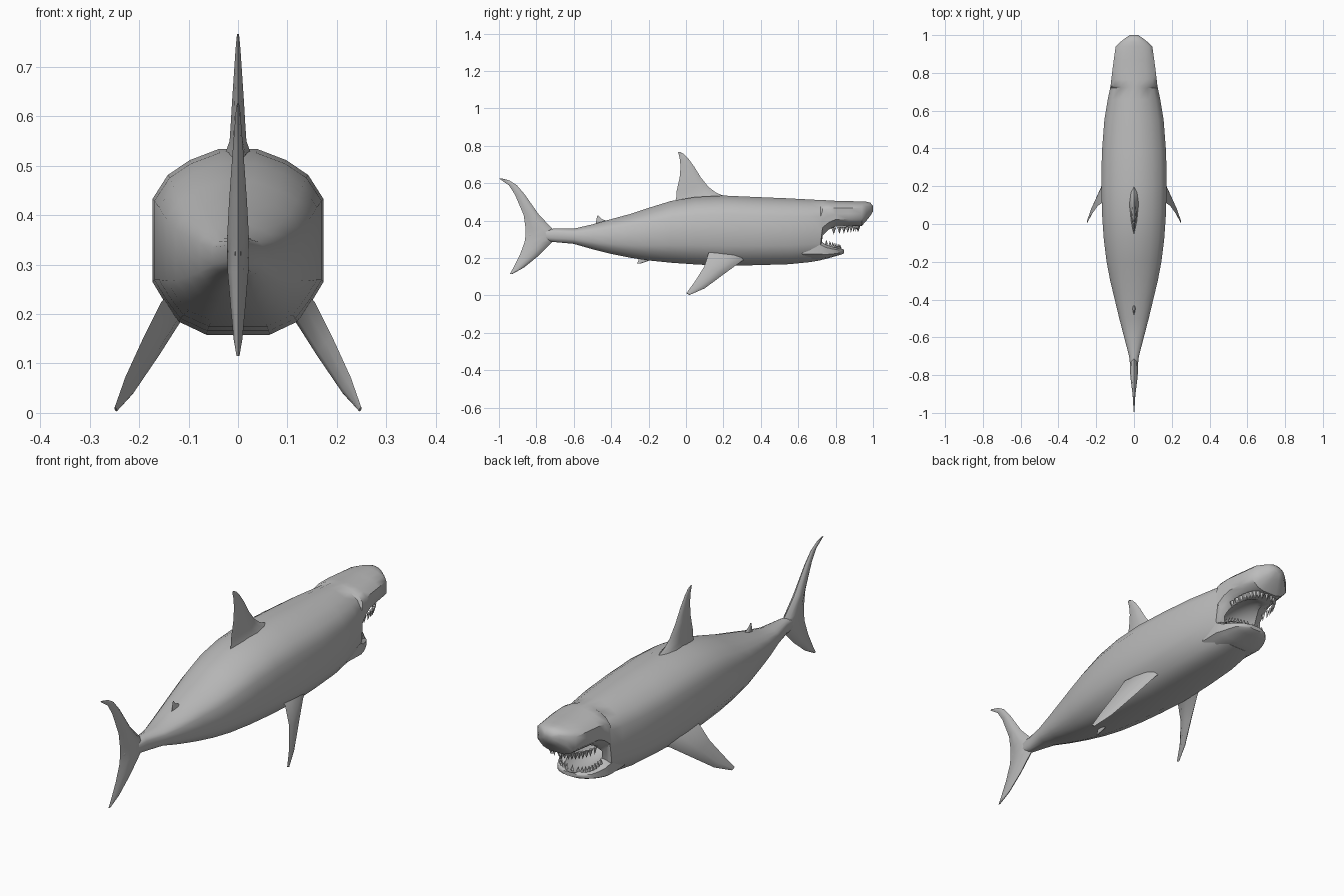
import bpy, bmesh, math
from mathutils import Vector

if "Cube" in bpy.data.objects:
    bpy.data.objects.remove(bpy.data.objects["Cube"])

grey = bpy.data.materials.new("shark grey")
grey.diffuse_color = (0.5, 0.5, 0.5, 1)
grey.use_nodes = True
grey.node_tree.nodes["Principled BSDF"].inputs["Base Color"].default_value = grey.diffuse_color


def finish(ob, angle=40):
    bpy.ops.object.select_all(action='DESELECT')
    ob.select_set(True)
    bpy.context.view_layer.objects.active = ob
    bpy.ops.object.shade_smooth_by_angle(angle=math.radians(angle))


def to_object(name, bm):
    bmesh.ops.recalc_face_normals(bm, faces=bm.faces)
    me = bpy.data.meshes.new(name)
    bm.to_mesh(me)
    bm.free()
    ob = bpy.data.objects.new(name, me)
    bpy.context.collection.objects.link(ob)
    me.materials.append(grey)
    return ob


def loft(name, rings):
    """Skin a list of equal-length closed rings and cap both ends."""
    bm = bmesh.new()
    vs = [[bm.verts.new(p) for p in r] for r in rings]
    n = len(rings[0])
    for a, b in zip(vs, vs[1:]):
        for i in range(n):
            j = (i + 1) % n
            bm.faces.new((a[i], a[j], b[j], b[i]))
    bm.faces.new(vs[0])
    bm.faces.new(vs[-1])
    return to_object(name, bm)


# rounded-box half cross-section, top to bottom
HALF = [(.22, 1), (.56, .88), (.82, .72), (1, .46), (1, 0), (1, -.43),
        (.85, -.66), (.69, -.86), (.37, -1)]
RING = [(0, 1)] + HALF + [(0, -1)] + [(-x, z) for x, z in reversed(HALF)]


def body_ring(y, w, lo, hi):
    mid, h = (lo + hi) / 2, (hi - lo) / 2
    return [(x * w, y, mid + z * h) for x, z in RING]


def fin(name, sections):
    """Lens-shaped fin from (leading point, trailing point, half thickness)."""
    secs = [(Vector(a), Vector(b), t) for a, b, t in sections]
    span = (secs[-1][0] + secs[-1][1]) - (secs[0][0] + secs[0][1])
    rings = []
    for a, b, t in secs:
        n = (b - a).cross(span).normalized()
        side = [(.15, .7), (.4, 1), (.75, .55)]
        up = [a.lerp(b, f) + n * t * k for f, k in side]
        dn = [a.lerp(b, f) - n * t * k for f, k in reversed(side)]
        rings.append([a] + up + [b] + dn)
    ob = loft(name, rings)
    finish(ob, 50)
    return ob


# body and upper head: y, half width, bottom, top
body = loft("body", [body_ring(*s) for s in [
    (-.84, .006, .315, .33), (-.78, .017, .298, .348), (-.70, .026, .285, .358),
    (-.60, .052, .276, .357), (-.50, .078, .247, .380), (-.40, .102, .222, .408),
    (-.30, .126, .202, .435), (-.20, .145, .187, .468), (-.08, .160, .175, .505),
    (.05, .169, .166, .526), (.20, .173, .158, .534), (.38, .170, .162, .526),
    (.55, .157, .167, .519), (.66, .139, .178, .513), (.72, .126, .188, .510),
    (.73, .124, .305, .510), (.765, .120, .345, .508), (.80, .116, .366, .506),
    (.87, .107, .370, .504), (.94, .097, .372, .503), (.965, .070, .400, .501),
    (.985, .045, .425, .496), (1.0, .022, .450, .480)]])

# lower jaw, rooted inside the body
jaw = loft("lower_jaw", [body_ring(*s) for s in [
    (.62, .120, .190, .300), (.72, .123, .189, .300), (.75, .114, .196, .278),
    (.78, .103, .204, .266), (.81, .088, .213, .256), (.832, .064, .219, .251),
    (.845, .035, .226, .246)]])

# hollow of the mouth
bm = bmesh.new()
bmesh.ops.create_uvsphere(bm, u_segments=24, v_segments=14, radius=1)
for v in bm.verts:
    v.co = (v.co.x * .084, .725 + v.co.y * .19, .312 + v.co.z * .088)
cavity = to_object("mouth_cutter", bm)
cavity.hide_render = True
cavity.hide_viewport = False
for ob in (body, jaw):
    m = ob.modifiers.new("mouth", 'BOOLEAN')
    m.object, m.operation, m.solver = cavity, 'DIFFERENCE', 'EXACT'
    bpy.context.view_layer.objects.active = ob
    bpy.ops.object.modifier_apply(modifier=m.name)
    finish(ob, 45)
cavity.hide_set(True)


# rows of pointed teeth around each jaw
def teeth(name, count, width, y0, depth, z_back, z_front, size):
    bm = bmesh.new()
    for i in range(count):
        t = math.radians(-88 + 176 * i / (count - 1))
        s, c = math.sin(t), math.cos(t)
        x = width * math.copysign(abs(s) ** .7, s)
        y = y0 + depth * c ** .8
        z = z_back + (z_front - z_back) * c
        out = Vector((s, c, 0))
        along = Vector((c, -s, 0))
        p = Vector((x, y, z))
        r = abs(size) * .36
        base = [bm.verts.new(p + q) for q in
                (along * r, out * r * .6, -along * r, -out * r * .6)]
        tip = bm.verts.new(p + Vector((0, 0, size)) - out * .004)
        bm.faces.new(base)
        for k in range(4):
            bm.faces.new((base[k], base[(k + 1) % 4], tip))
    return to_object(name, bm)


teeth("upper_teeth", 19, .092, .78, .145, .362, .376, -.036)
teeth("lower_teeth", 17, .094, .745, .083, .272, .246, .026)


# fins on the centre line: z, leading y, trailing y, half thickness
def centre_fin(name, rows):
    fin(name, [((0, a, z), (0, b, z), t) for z, a, b, t in rows])


centre_fin("dorsal_fin", [
    (.49, .28, -.06, .040), (.525, .22, -.052, .026), (.55, .16, -.052, .017),
    (.58, .12, -.045, .015), (.63, .08, -.034, .012), (.69, .043, -.029, .008),
    (.735, .010, -.034, .005), (.757, -.012, -.040, .003), (.766, -.03, -.042, .002)])
centre_fin("second_dorsal_fin", [
    (.37, -.40, -.485, .012), (.40, -.43, -.48, .007), (.412, -.455, -.478, .004),
    (.427, -.468, -.474, .002)])
centre_fin("anal_fin", [
    (.215, -.16, -.25, .010), (.185, -.20, -.255, .006), (.170, -.245, -.262, .003)])
centre_fin("tail_fin", [
    (.115, -.928, -.942, .003), (.15, -.865, -.922, .009), (.215, -.785, -.889, .015),
    (.285, -.715, -.863, .021), (.32, -.68, -.858, .022), (.355, -.712, -.857, .022),
    (.43, -.785, -.868, .018), (.54, -.862, -.915, .010), (.59, -.905, -.948, .006),
    (.615, -.945, -.985, .004), (.626, -.985, -1.0, .002)])

# paired pectoral fins
for s, label in ((1, "right"), (-1, "left")):
    fin("pectoral_fin_" + label, [
        ((s * .075, .42, .22), (s * .095, .12, .275), .024),
        ((s * .122, .30, .185), (s * .155, .12, .225), .019),
        ((s * .165, .20, .112), (s * .190, .098, .155), .014),
        ((s * .213, .10, .038), (s * .228, .046, .072), .008),
        ((s * .246, .02, .003), (s * .249, .002, .012), .003)])
